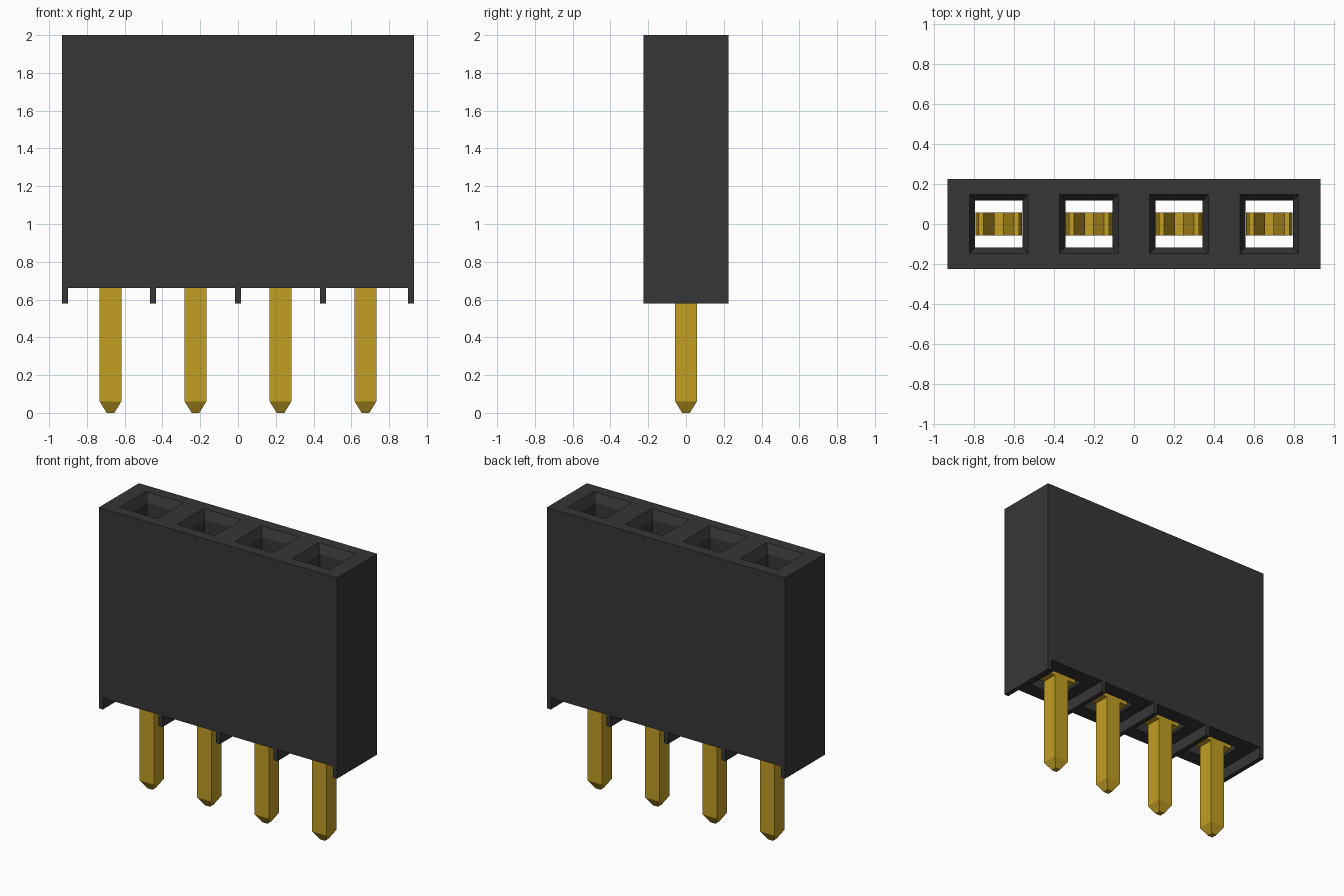
import bpy, bmesh

cube = bpy.data.objects.get("Cube")
if cube:
    bpy.data.objects.remove(cube, do_unlink=True)

PITCH = 0.45
CENTRES = [(i - 1.5) * PITCH for i in range(4)]
HALF_X, HALF_Y, TOP, FLOOR, FOOT = 0.932, 0.224, 2.0, 0.66, 0.58


def material(name, rgb, rough):
    m = bpy.data.materials.new(name)
    m.use_nodes = True
    m.diffuse_color = (*rgb, 1)
    bsdf = m.node_tree.nodes["Principled BSDF"]
    bsdf.inputs["Base Color"].default_value = (*rgb, 1)
    bsdf.inputs["Roughness"].default_value = rough
    return m


black = material("black plastic", (0.037, 0.037, 0.037), 0.6)
gold = material("gold metal", (0.54, 0.34, 0.017), 0.5)


def stack(bm, x, rings):
    """Closed solid through rectangular rings given as (half x, half y, z)."""
    loops = []
    for hx, hy, z in rings:
        loops.append([bm.verts.new((x + sx * hx, sy * hy, z))
                      for sx, sy in ((-1, -1), (1, -1), (1, 1), (-1, 1))])
    bm.faces.new(loops[0][::-1])
    bm.faces.new(loops[-1])
    for a, b in zip(loops, loops[1:]):
        for i in range(4):
            j = (i + 1) % 4
            bm.faces.new((a[i], a[j], b[j], b[i]))


def ribbon(bm, x, side, path, thick, hy):
    """Bent strip: a line of (x, z) points thickened towards the wall."""
    rows = []
    for px, pz in path:
        rows.append([bm.verts.new((x + side * ox, y, pz))
                     for ox, y in ((px, -hy), (px + thick, -hy), (px + thick, hy), (px, hy))])
    bm.faces.new(rows[0])
    bm.faces.new(rows[-1])
    for a, b in zip(rows, rows[1:]):
        for i in range(4):
            j = (i + 1) % 4
            bm.faces.new((a[i], a[j], b[j], b[i]))


def finish(bm, name, mat):
    bmesh.ops.recalc_face_normals(bm, faces=bm.faces[:])
    mesh = bpy.data.meshes.new(name)
    bm.to_mesh(mesh)
    bm.free()
    mesh.materials.append(mat)
    ob = bpy.data.objects.new(name, mesh)
    bpy.context.collection.objects.link(ob)
    return ob


# Housing block with funnel-mouthed sockets cut right through
bm = bmesh.new()
stack(bm, 0, [(HALF_X, HALF_Y, FLOOR), (HALF_X, HALF_Y, TOP)])
housing = finish(bm, "housing", black)

bm = bmesh.new()
for x in CENTRES:
    stack(bm, x, [(0.118, 0.118, FLOOR - 0.1), (0.118, 0.118, TOP - 0.06),
                  (0.147, 0.147, TOP), (0.147, 0.147, TOP + 0.1)])
cutter = finish(bm, "socket_cutter", black)
cutter.hide_render = True

cut = housing.modifiers.new("sockets", "BOOLEAN")
cut.operation = "DIFFERENCE"
cut.solver = "EXACT"
cut.object = cutter
bpy.context.view_layer.objects.active = housing
bpy.ops.object.modifier_apply(modifier=cut.name)
bpy.data.objects.remove(cutter, do_unlink=True)

# Stand-off ribs under the housing
bm = bmesh.new()
for i in range(-2, 3):
    x = i * (HALF_X - 0.016) / 2 if abs(i) == 2 else i * PITCH
    if abs(i) == 2:
        x = (HALF_X - 0.016) * (1 if i > 0 else -1)
    stack(bm, x, [(0.016, HALF_Y, FOOT), (0.016, HALF_Y, FLOOR)])
finish(bm, "standoff_ribs", black)

# Pins with pointed tips, each carrying a two-armed spring contact
ARM = [(0.092, 0.70), (0.092, 0.95), (0.02, 1.6), (0.02, 1.66), (0.075, 1.85)]
for n, x in enumerate(CENTRES, 1):
    bm = bmesh.new()
    stack(bm, x, [(0.02, 0.02, 0), (0.057, 0.057, 0.06), (0.057, 0.057, FLOOR + 0.02)])
    finish(bm, f"pin_{n}", gold)

    bm = bmesh.new()
    stack(bm, x, [(0.117, 0.057, FLOOR + 0.02), (0.117, 0.057, FLOOR + 0.06)])
    for side in (-1, 1):
        ribbon(bm, x, side, ARM, 0.025, 0.057)
    finish(bm, f"spring_contact_{n}", gold)
